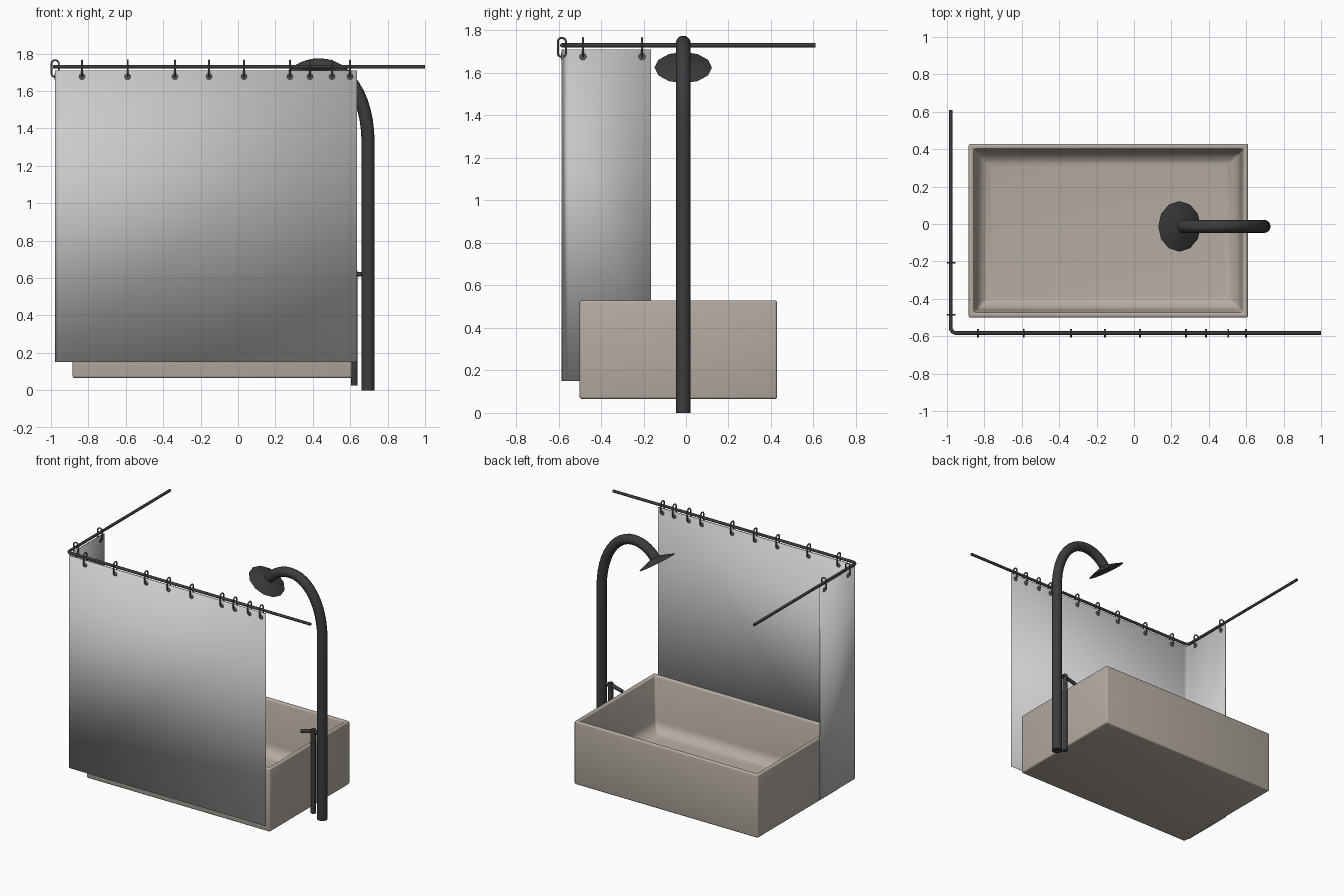
import bpy, bmesh, math
from mathutils import Vector, Matrix

if "Cube" in bpy.data.objects:
    bpy.data.objects.remove(bpy.data.objects["Cube"])


def material(name, rgb):
    m = bpy.data.materials.new(name)
    m.diffuse_color = (*rgb, 1)
    m.use_nodes = True
    m.node_tree.nodes["Principled BSDF"].inputs["Base Color"].default_value = m.diffuse_color
    return m


BEIGE = material("beige_enamel", (0.46, 0.41, 0.36))
DARK = material("dark_metal", (0.045, 0.045, 0.048))
CLOTH = material("curtain_cloth", (0.53, 0.54, 0.55))
STEEL = material("ring_steel", (0.16, 0.16, 0.16))


def finish(bm, name, mat, angle=40):
    bmesh.ops.recalc_face_normals(bm, faces=bm.faces)
    me = bpy.data.meshes.new(name)
    bm.to_mesh(me)
    bm.free()
    ob = bpy.data.objects.new(name, me)
    bpy.context.collection.objects.link(ob)
    me.materials.append(mat)
    bpy.ops.object.select_all(action='DESELECT')
    ob.select_set(True)
    bpy.context.view_layer.objects.active = ob
    bpy.ops.object.shade_smooth_by_angle(angle=math.radians(angle))
    return ob


def sweep(bm, pts, r, sides=16, closed=False):
    """Round tube along a planar path, with mitred corners."""
    pts = [Vector(p) for p in pts]
    n = len(pts)
    nrm = Vector((0, 0, 0))
    for i in range(n - 2):
        nrm += (pts[i + 1] - pts[i]).cross(pts[i + 2] - pts[i + 1])
    if nrm.length < 1e-7:
        nrm = (pts[-1] - pts[0]).orthogonal()
    nrm.normalize()
    loops = []
    for i, p in enumerate(pts):
        a = pts[i - 1] if (i or closed) else p
        b = pts[(i + 1) % n] if (i < n - 1 or closed) else p
        side = (b - a).normalized().cross(nrm)
        loops.append([bm.verts.new(p + r * (math.cos(t) * side + math.sin(t) * nrm))
                      for t in (2 * math.pi * k / sides for k in range(sides))])
    for i in range(n if closed else n - 1):
        A, B = loops[i], loops[(i + 1) % n]
        for k in range(sides):
            j = (k + 1) % sides
            bm.faces.new((A[k], A[j], B[j], B[k]))
    if not closed:
        bm.faces.new(loops[0])
        bm.faces.new(loops[-1])


def bezier(a, b, c, d, n=10):
    a, b, c, d = map(Vector, (a, b, c, d))
    return [a * (1 - t) ** 3 + 3 * b * t * (1 - t) ** 2 + 3 * c * t * t * (1 - t) + d * t ** 3
            for t in (i / n for i in range(n + 1))]


def corner_path(x, y, r, x_end, y_end, z):
    """L-shaped path with a rounded corner at (x, y)."""
    arc = [(x + r - r * math.sin(t), y + r - r * math.cos(t), z)
           for t in (math.pi / 2 * i / 6 for i in range(7))]
    return [(x_end, y, z)] + arc + [(x, y_end, z)]


# Bathtub: block with a sunken, round-bottomed basin
bm = bmesh.new()
bmesh.ops.create_cube(bm, size=1, matrix=Matrix.Translation((-0.137, -0.036, 0.2975))
                      @ Matrix.Diagonal((1.495, 0.93, 0.465, 1)))
bm.faces.ensure_lookup_table()
top = max(bm.faces, key=lambda f: f.calc_center_median().z)
bmesh.ops.inset_region(bm, faces=[top], thickness=0.04)
rim = list(top.edges)
floor = bmesh.ops.extrude_discrete_faces(bm, faces=[top])["faces"][0]
for v in floor.verts:
    v.co.z = 0.13
    v.co.x += math.copysign(0.02, -0.137 - v.co.x)
    v.co.y += math.copysign(0.02, -0.036 - v.co.y)
inner = list(floor.edges) + [e for v in floor.verts for e in v.link_edges if e not in floor.edges]
outer = [e for e in bm.edges if e not in inner and e.calc_face_angle(0) > 0.5]
bmesh.ops.bevel(bm, geom=list(floor.edges), offset=0.08, segments=6, profile=0.5, affect='EDGES')
outer = [e for e in bm.edges if e.is_valid and e.calc_face_angle(0) > 0.6]
bmesh.ops.bevel(bm, geom=outer, offset=0.012, segments=3, profile=0.5, affect='EDGES')
finish(bm, "bathtub", BEIGE)

# Curtain rail
bm = bmesh.new()
sweep(bm, corner_path(-0.98, -0.583, 0.03, 1.0, 0.61, 1.73), 0.01, 12)
finish(bm, "curtain_rail", DARK)

# Curtain: thin sheet following the rail
bm = bmesh.new()
strip = [bm.verts.new(p) for p in corner_path(-0.975, -0.583, 0.03, 0.635, -0.165, 0.15)]
edges = [bm.edges.new(p) for p in zip(strip, strip[1:])]
up = bmesh.ops.extrude_edge_only(bm, edges=edges)["geom"]
bmesh.ops.translate(bm, vec=(0, 0, 1.56), verts=[g for g in up if isinstance(g, bmesh.types.BMVert)])
curtain = finish(bm, "shower_curtain", CLOTH)
sol = curtain.modifiers.new("thickness", 'SOLIDIFY')
sol.thickness, sol.offset = 0.008, 0

# Curtain rings and eyelets
bm = bmesh.new()
stadium = [(0.02 * math.cos(t), 0, (0.025 if math.sin(t) > 0 else -0.025) + 0.02 * math.sin(t))
           for t in (2 * math.pi * (i + 0.5) / 12 for i in range(12))]
eyelet = [(0.013 * math.cos(t), 0.013 * math.sin(t))
          for t in (2 * math.pi * i / 10 for i in range(10))]
for x in (-0.834, -0.59, -0.337, -0.155, 0.032, 0.278, 0.385, 0.503, 0.599):
    sweep(bm, [(x, -0.584 + a, 1.72 + c) for a, _, c in stadium], 0.005, 6, True)
    sweep(bm, [(x + a, -0.583, 1.677 + c) for a, c in eyelet], 0.006, 6, True)
for y in (-0.485, -0.207):
    sweep(bm, [(-0.978 + a, y, 1.72 + c) for a, _, c in stadium], 0.005, 6, True)
    sweep(bm, [(-0.975, y + a, 1.677 + c) for a, c in eyelet], 0.006, 6, True)
finish(bm, "curtain_rings", STEEL)

# Shower pipe: upright pole with a gooseneck
Y = -0.013
bm = bmesh.new()
path = [(0.695, Y, 0)]
path += bezier((0.695, Y, 1.33), (0.695, Y, 1.57), (0.58, Y, 1.74), (0.435, Y, 1.74), 12)
path += bezier((0.435, Y, 1.74), (0.35, Y, 1.74), (0.285, Y, 1.69), (0.25, Y, 1.635), 8)[1:]
sweep(bm, path, 0.035, 16)
finish(bm, "shower_pipe", DARK)

# Shower head: shallow faceted cone tilted toward the tub
bm = bmesh.new()
bmesh.ops.create_cone(bm, cap_ends=True, segments=12, radius1=0.135, radius2=0.035, depth=0.035,
                      matrix=Matrix.Translation((0.243, Y, 1.625)) @ Matrix.Rotation(math.radians(33), 4, 'Y')
                      @ Matrix.Translation((0, 0, 0.0175)))
finish(bm, "shower_head", DARK, 20)

# Tub filler: slim supply pipe with a short spout
bm = bmesh.new()
sweep(bm, [(0.622, Y, 0.025), (0.622, Y, 0.64)], 0.018, 12)
finish(bm, "filler_pipe", DARK)
bm = bmesh.new()
sweep(bm, [(0.66, Y, 0.62), (0.60, Y, 0.62), (0.525, Y, 0.60)], 0.013, 10)
finish(bm, "filler_spout", DARK)
